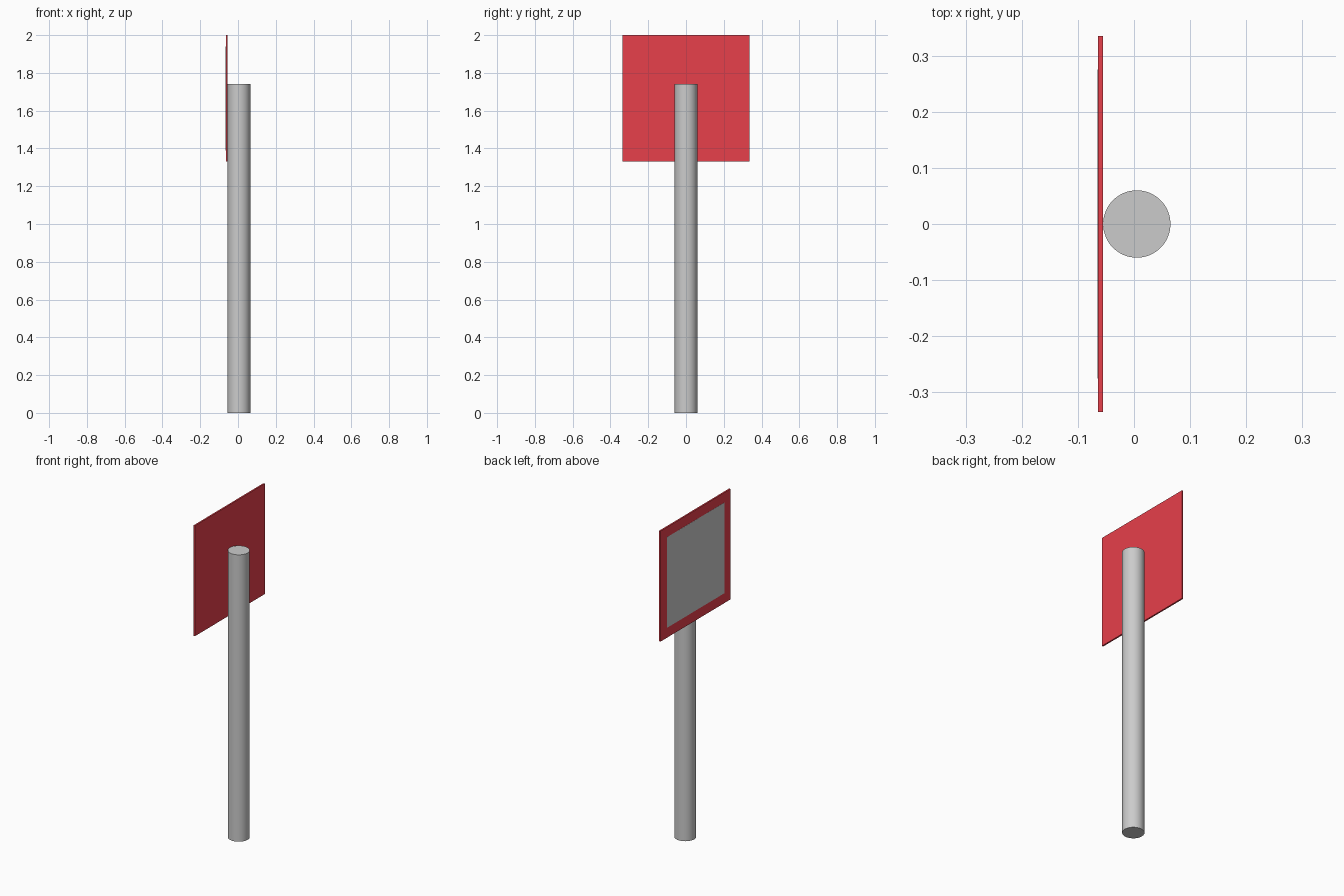
import bpy
import math

if "Cube" in bpy.data.objects:
    bpy.data.objects.remove(bpy.data.objects["Cube"])


def box(name, size, location):
    bpy.ops.mesh.primitive_cube_add(size=1, location=location)
    obj = bpy.context.object
    obj.name = name
    obj.scale = size
    bpy.ops.object.transform_apply(location=False, rotation=False, scale=True)
    return obj


POLE_R, POLE_H = 0.06, 1.74
POLE_X = 0.005
SIGN_SIZE, SIGN_T = 0.67, 0.0095
SIGN_Z = 2.0 - SIGN_SIZE / 2
SIGN_X = POLE_X - POLE_R - SIGN_T / 2

# Round pole standing on the ground
bpy.ops.mesh.primitive_cylinder_add(vertices=64, radius=POLE_R, depth=POLE_H,
                                    location=(POLE_X, 0, POLE_H / 2))
pole = bpy.context.object
pole.name = "pole"
bpy.ops.object.shade_smooth_by_angle(angle=math.radians(30))

# Red square board touching the pole
board = box("sign_board", (SIGN_T, SIGN_SIZE, SIGN_SIZE), (SIGN_X, 0, SIGN_Z))
red = bpy.data.materials.new("red")
red.diffuse_color = (0.8, 0.05, 0.07, 1)
red.use_nodes = True
red.node_tree.nodes["Principled BSDF"].inputs["Base Color"].default_value = red.diffuse_color
board.data.materials.append(red)

# Thin grey face plate, leaving a red border around it
PLATE = 0.55
box("sign_face", (0.001, PLATE, PLATE), (SIGN_X - SIGN_T / 2, 0, SIGN_Z))
